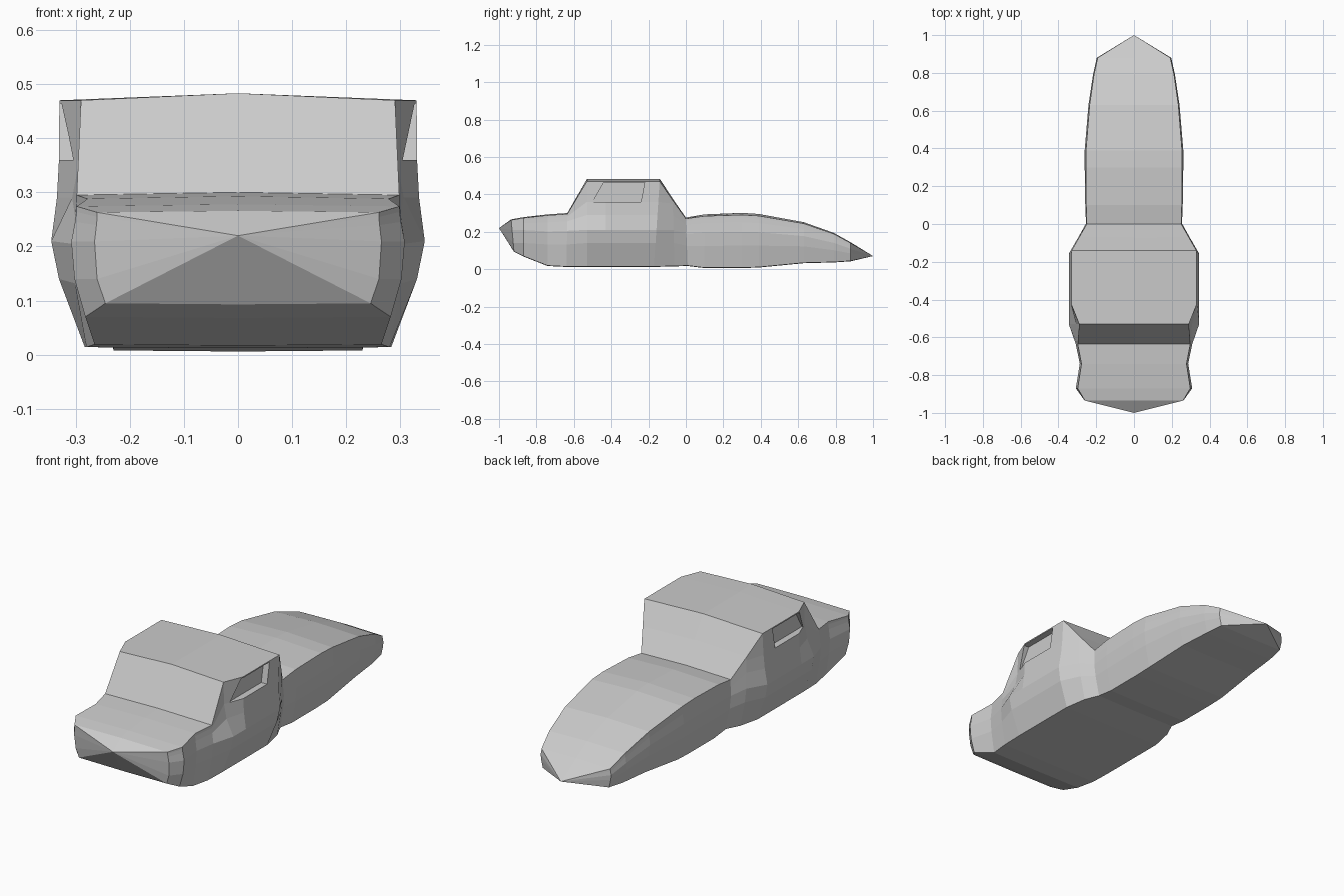
import bpy, bmesh


def mix(a, b, t):
    return a + (b - a) * t


# Stations: y bottom, y top, z bottom, half width bottom, widest half width,
# z top edge, half width top, crown height
STATIONS = [
    (-0.92, -0.935, 0.095, 0.245, 0.265, 0.263, 0.26, 0.003),
    (-0.87, -0.87, 0.070, 0.282, 0.308, 0.274, 0.298, 0.004),
    (-0.74, -0.74, 0.019, 0.265, 0.287, 0.288, 0.278, 0.005),
    (-0.64, -0.635, 0.014, 0.280, 0.308, 0.295, 0.298, 0.005),
    (-0.53, -0.53, 0.014, 0.283, 0.345, 0.470, 0.290, 0.013),
    (-0.43, -0.43, 0.014, 0.283, 0.345, 0.470, 0.330, 0.013),
    (-0.17, -0.14, 0.014, 0.283, 0.345, 0.470, 0.330, 0.013),
    (-0.06, -0.07, 0.017, 0.262, 0.292, 0.368, 0.290, 0.009),
    (0.01, 0.00, 0.019, 0.230, 0.254, 0.270, 0.250, 0.006),
    (0.10, 0.10, 0.008, 0.230, 0.258, 0.284, 0.253, 0.009),
    (0.30, 0.30, 0.008, 0.230, 0.261, 0.290, 0.255, 0.011),
    (0.39, 0.39, 0.011, 0.230, 0.261, 0.285, 0.254, 0.010),
    (0.63, 0.63, 0.034, 0.215, 0.241, 0.244, 0.235, 0.007),
    (0.79, 0.79, 0.038, 0.200, 0.217, 0.189, 0.212, 0.005),
    (0.88, 0.88, 0.044, 0.185, 0.197, 0.140, 0.192, 0.004),
]


def ring(yb, yt, zb, wb, w, zt, wt, crown):
    """Closed cross-section, mirrored about the centre line."""
    half = [(wb, zb),
            (mix(wb, w, 0.77), min(0.14, mix(zb, zt, 0.42))),
            (w, min(0.21, mix(zb, zt, 0.68))),
            (mix(w, wt, 0.7), min(0.29, mix(zb, zt, 0.86))),
            (mix(w, wt, 0.95), min(0.36, mix(zb, zt, 0.95))),
            (wt, zt)]
    pts = [(0, zb - 0.002)] + half + [(0, zt + crown)]
    pts += [(-x, z) for x, z in reversed(half)]
    return [(x, mix(yb, yt, (z - zb) / (zt - zb)), z) for x, z in pts]


def make_object(name, bm):
    bmesh.ops.recalc_face_normals(bm, faces=bm.faces)
    mesh = bpy.data.meshes.new(name)
    bm.to_mesh(mesh)
    bm.free()
    obj = bpy.data.objects.new(name, mesh)
    bpy.context.collection.objects.link(obj)
    return obj


# Lofted car body with pointed nose and tail
bm = bmesh.new()
rings = [[bm.verts.new(p) for p in ring(*s)] for s in STATIONS]
n = len(rings[0])
for a, b in zip(rings, rings[1:]):
    for i in range(n):
        j = (i + 1) % n
        bm.faces.new((a[i], a[j], b[j], b[i]))
for end, tip in ((rings[0], (0, -1, 0.22)), (rings[-1], (0, 1, 0.07))):
    apex = bm.verts.new(tip)
    for i in range(n):
        bm.faces.new((end[i], end[(i + 1) % n], apex))
body = make_object("car_body", bm)

# Recessed side windows
WINDOW = [(-0.50, 0.36), (-0.24, 0.36), (-0.22, 0.464), (-0.44, 0.464)]
for side, name in ((1, "right_window_cutter"), (-1, "left_window_cutter")):
    bm = bmesh.new()
    inner = [bm.verts.new((side * 0.298, y, z)) for y, z in WINDOW]
    outer = [bm.verts.new((side * 0.40, y, z)) for y, z in WINDOW]
    bm.faces.new(inner)
    bm.faces.new(outer)
    for i in range(4):
        j = (i + 1) % 4
        bm.faces.new((inner[i], inner[j], outer[j], outer[i]))
    cutter = make_object(name, bm)
    cutter.hide_render = True
    cutter.display_type = 'WIRE'
    cut = body.modifiers.new(name, 'BOOLEAN')
    cut.operation = 'DIFFERENCE'
    cut.solver = 'EXACT'
    cut.object = cutter
